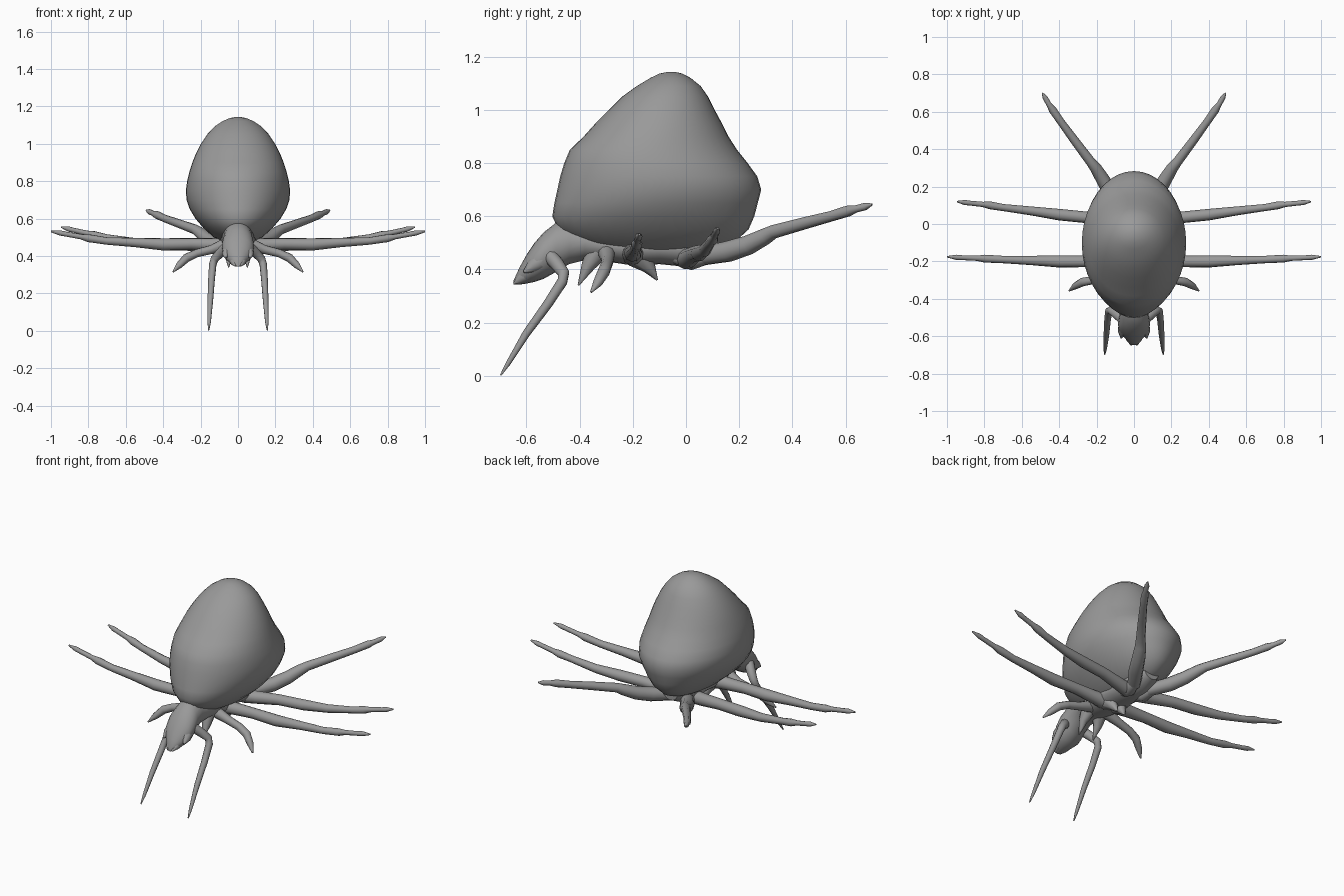
import bpy, bmesh, math
from mathutils import Vector

grey = bpy.data.materials.new("chitin grey")
grey.diffuse_color = (0.32, 0.32, 0.32, 1)


def skin(name, rings, mirror=False):
    """Join equal-sized rings of points into a closed smooth surface."""
    bm = bmesh.new()
    loops = [[bm.verts.new(p) for p in ring] for ring in rings]
    n = len(loops[0])
    for a, b in zip(loops, loops[1:]):
        for i in range(n):
            j = (i + 1) % n
            bm.faces.new((a[i], a[j], b[j], b[i]))
    bm.faces.new(loops[0])
    bm.faces.new(loops[-1])
    bmesh.ops.recalc_face_normals(bm, faces=bm.faces)
    me = bpy.data.meshes.new(name)
    bm.to_mesh(me)
    bm.free()
    me.materials.append(grey)
    ob = bpy.data.objects.new(name, me)
    bpy.context.collection.objects.link(ob)
    for o in bpy.context.selected_objects:
        o.select_set(False)
    ob.select_set(True)
    bpy.context.view_layer.objects.active = ob
    bpy.ops.object.shade_smooth_by_angle(angle=math.radians(50))
    if mirror:
        ob.modifiers.new("mirror", 'MIRROR')
    return ob


def limb(name, pts, sides=10, mirror=True):
    """Tapered tube through (x, y, z, radius) points."""
    P = [Vector(p[:3]) for p in pts]
    rings, prev, side = [], None, None
    for k, p in enumerate(P):
        t = (P[min(k + 1, len(P) - 1)] - P[max(k - 1, 0)]).normalized()
        if prev is None:
            side = t.orthogonal().normalized()
        else:
            side = prev.rotation_difference(t) @ side
        up = t.cross(side)
        r = pts[k][3]
        rings.append([p + r * (math.cos(a) * side + math.sin(a) * up)
                      for a in (2 * math.pi * i / sides for i in range(sides))])
        prev = t
    return skin(name, rings, mirror)


def circle(n):
    return [(math.cos(2 * math.pi * i / n), math.sin(2 * math.pi * i / n)) for i in range(n)]


# Swollen abdomen: z, front y, back y, half width
abdomen = [(0.455, -0.25, 0.03, 0.05), (0.475, -0.34, 0.12, 0.09), (0.50, -0.41, 0.18, 0.13),
           (0.55, -0.48, 0.235, 0.185), (0.60, -0.503, 0.257, 0.228), (0.65, -0.495, 0.27, 0.258),
           (0.70, -0.484, 0.283, 0.275), (0.75, -0.473, 0.268, 0.279), (0.80, -0.458, 0.232, 0.272),
           (0.85, -0.437, 0.192, 0.26), (0.90, -0.385, 0.16, 0.244), (0.95, -0.34, 0.135, 0.224),
           (1.00, -0.29, 0.108, 0.198), (1.05, -0.24, 0.083, 0.165), (1.09, -0.185, 0.055, 0.128),
           (1.12, -0.135, 0.018, 0.085), (1.137, -0.10, -0.015, 0.045), (1.143, -0.07, -0.04, 0.014)]
skin("abdomen", [[(w * c, (f + b) / 2 + (b - f) / 2 * s, z) for c, s in circle(40)]
                 for z, f, b, w in abdomen])

# Head and thorax: y, bottom z, top z, half width
trunk = [(-0.648, 0.343, 0.36, 0.012), (-0.625, 0.343, 0.41, 0.035), (-0.60, 0.347, 0.455, 0.06),
         (-0.57, 0.353, 0.50, 0.08), (-0.535, 0.365, 0.54, 0.086), (-0.49, 0.39, 0.575, 0.078),
         (-0.44, 0.42, 0.59, 0.075), (-0.38, 0.435, 0.57, 0.085), (-0.30, 0.43, 0.55, 0.092),
         (-0.20, 0.415, 0.54, 0.10), (-0.10, 0.42, 0.54, 0.09), (0.0, 0.41, 0.54, 0.09),
         (0.08, 0.425, 0.55, 0.08), (0.15, 0.46, 0.56, 0.05)]
skin("head_and_thorax", [[(w * c, y, (a + b) / 2 + (b - a) / 2 * s) for c, s in circle(20)]
                         for y, a, b, w in trunk])

# Small jaws, cheeks and underside spurs
limb("jaw", [(0.03, -0.58, 0.39, 0.028), (0.022, -0.62, 0.365, 0.018), (0.014, -0.648, 0.347, 0.004)], 8)
limb("cheek", [(0.05, -0.55, 0.43, 0.035), (0.062, -0.58, 0.41, 0.025), (0.068, -0.61, 0.39, 0.004)], 8)
limb("front_spur", [(0.04, -0.34, 0.46, 0.04), (0.05, -0.37, 0.41, 0.025), (0.05, -0.405, 0.34, 0.003)], 8)
limb("middle_spur", [(0.03, -0.18, 0.45, 0.05), (0.03, -0.14, 0.41, 0.028), (0.025, -0.108, 0.36, 0.003)], 8)
limb("rear_hip", [(0.04, -0.04, 0.45, 0.03), (0.05, 0.02, 0.435, 0.038), (0.06, 0.08, 0.45, 0.03)], 10)

# Bent forelegs reaching down to the ground
limb("foreleg", [(0.05, -0.52, 0.46, 0.028), (0.09, -0.485, 0.42, 0.026), (0.125, -0.46, 0.385, 0.022),
                 (0.135, -0.465, 0.355, 0.02), (0.142, -0.52, 0.27, 0.018), (0.148, -0.60, 0.16, 0.015),
                 (0.154, -0.67, 0.045, 0.009), (0.157, -0.697, 0.002, 0.003)])

# Short arched feelers
limb("feeler", [(0.05, -0.30, 0.47, 0.035), (0.14, -0.295, 0.435, 0.024), (0.22, -0.30, 0.415, 0.022),
                (0.275, -0.31, 0.39, 0.023), (0.315, -0.332, 0.35, 0.018), (0.347, -0.357, 0.315, 0.004)])

# Long side legs, swollen at the joint and tipped with a claw
limb("front_side_leg", [(0.04, -0.20, 0.46, 0.045), (0.12, -0.20, 0.46, 0.036), (0.25, -0.20, 0.465, 0.031),
                        (0.40, -0.20, 0.462, 0.033), (0.55, -0.195, 0.472, 0.025), (0.70, -0.19, 0.48, 0.02),
                        (0.80, -0.185, 0.495, 0.021), (0.84, -0.183, 0.503, 0.014), (0.92, -0.18, 0.517, 0.013),
                        (0.95, -0.178, 0.523, 0.014), (1.0, -0.175, 0.531, 0.004)])
limb("rear_side_leg", [(0.04, 0.0, 0.44, 0.04), (0.12, 0.015, 0.445, 0.036), (0.25, 0.035, 0.458, 0.031),
                       (0.40, 0.05, 0.462, 0.031), (0.55, 0.07, 0.472, 0.024), (0.70, 0.088, 0.497, 0.019),
                       (0.77, 0.10, 0.512, 0.021), (0.81, 0.105, 0.522, 0.014), (0.88, 0.112, 0.538, 0.013),
                       (0.905, 0.115, 0.544, 0.014), (0.946, 0.12, 0.555, 0.004)])

# Hind legs angled back and up
limb("hind_leg", [(0.05, 0.06, 0.45, 0.036), (0.12, 0.16, 0.468, 0.04), (0.165, 0.235, 0.492, 0.037),
                  (0.205, 0.30, 0.525, 0.031), (0.23, 0.33, 0.542, 0.026), (0.32, 0.45, 0.575, 0.023),
                  (0.39, 0.545, 0.60, 0.02), (0.435, 0.61, 0.62, 0.021), (0.455, 0.64, 0.628, 0.014),
                  (0.475, 0.675, 0.637, 0.014), (0.49, 0.70, 0.645, 0.004)])
